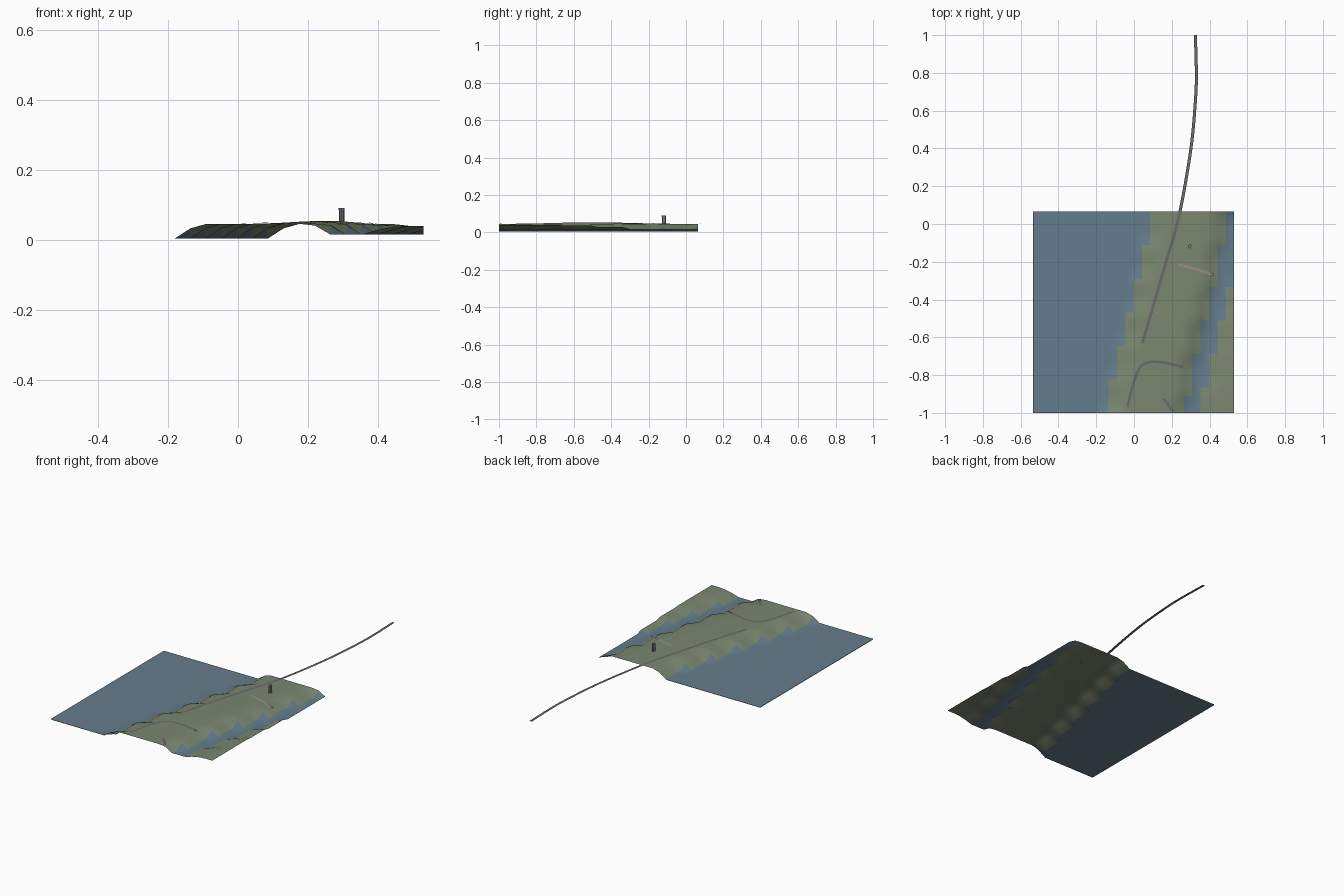
import bpy, bmesh, math
from mathutils import Vector

if "Cube" in bpy.data.objects:
    bpy.data.objects.remove(bpy.data.objects["Cube"])

X0, X1, Y0, Y1, N = -0.535, 0.53, -1.0, 0.065, 24
STEP = (X1 - X0) / N
SEA, CHANNEL = 0.004, 0.015


def material(name, rgb):
    m = bpy.data.materials.new(name)
    m.diffuse_color = (*rgb, 1)
    m.use_nodes = True
    m.node_tree.nodes["Principled BSDF"].inputs["Base Color"].default_value = m.diffuse_color
    return m


WATER = material("water_blue", (0.127, 0.205, 0.262))
GRASS = material("grass_green", (0.195, 0.242, 0.162))
ASPHALT = material("asphalt", (0.15, 0.145, 0.15))
GRAVEL = material("pale_gravel", (0.32, 0.26, 0.24))
STONE = material("stone", (0.2, 0.2, 0.2))


def finish(name, bm, mats, angle=None):
    me = bpy.data.meshes.new(name)
    bm.to_mesh(me)
    bm.free()
    ob = bpy.data.objects.new(name, me)
    bpy.context.collection.objects.link(ob)
    for m in mats:
        me.materials.append(m)
    if angle:
        bpy.context.view_layer.objects.active = ob
        ob.select_set(True)
        bpy.ops.object.shade_smooth_by_angle(angle=math.radians(angle))
        ob.select_set(False)
    return ob


def snap(x):
    return X0 + round((x - X0) / STEP) * STEP


def rise(d, width):
    t = max(0.0, min(1.0, d / width))
    return math.sin(t * math.pi / 2)


def height(x, y):
    # shorelines run diagonally and step along the grid
    t = y - Y0
    shore = snap(-0.165 + 0.255 * t)
    left_bank = snap(0.27 + 0.225 * t)
    right_bank = max(snap(0.335 + 0.25 * t), left_bank + STEP)
    top = 0.045 + 0.009 * math.exp(-((x - 0.25) / 0.13) ** 2 - ((y + 0.5) / 0.3) ** 2)
    if x <= shore + 1e-4:
        return SEA
    if x < left_bank - 1e-4:
        a = SEA + (top - SEA) * rise(x - shore, 0.09)
        b = CHANNEL + (top - CHANNEL) * rise(left_bank - x, 0.07)
        return min(a, b)
    if x <= right_bank + 1e-4:
        return CHANNEL
    return CHANNEL + (0.040 - CHANNEL) * rise(x - right_bank, 0.13)


# terrain sheet with coloured water cells
bm = bmesh.new()
grid = [[bm.verts.new((X0 + i * STEP, Y0 + j * STEP, height(X0 + i * STEP, Y0 + j * STEP)))
         for i in range(N + 1)] for j in range(N + 1)]
sea_cells = []
for j in range(N):
    for i in range(N):
        quad = [grid[j][i], grid[j][i + 1], grid[j + 1][i + 1], grid[j + 1][i]]
        f = bm.faces.new(quad)
        wet = sum(v.co.z <= CHANNEL + 1e-5 for v in quad) >= 3
        f.material_index = 0 if wet else 1
        if all(abs(v.co.z - SEA) < 1e-5 for v in quad):
            sea_cells.append([(v.co.x, v.co.y, 0.0) for v in quad])
finish("island_terrain", bm, [WATER, GRASS], 35)

# sea bed just under the water surface
bm = bmesh.new()
for cell in sea_cells:
    bm.faces.new([bm.verts.new(c) for c in cell])
bmesh.ops.remove_doubles(bm, verts=bm.verts, dist=1e-4)
finish("sea_bed", bm, [WATER])


def smooth_path(pts, n=8):
    p = [Vector(q) for q in pts]
    p = [2 * p[0] - p[1]] + p + [2 * p[-1] - p[-2]]
    out = []
    for k in range(1, len(p) - 2):
        a, b, c, d = p[k - 1:k + 3]
        for s in range(n):
            t = s / n
            out.append(0.5 * (2 * b + (c - a) * t + (2 * a - 5 * b + 4 * c - d) * t ** 2
                              + (3 * b - a - 3 * c + d) * t ** 3))
    return out + [p[-2]]


def ribbon(name, pts, width, mat):
    # flat strip draped over the ground
    path = smooth_path(pts)
    bm = bmesh.new()
    prev = None
    for k, p in enumerate(path):
        d = (path[min(k + 1, len(path) - 1)] - path[max(k - 1, 0)]).normalized()
        side = Vector((-d.y, d.x)) * width / 2
        z = (max(height(p.x, p.y), 0.043) if p.y < Y1 else 0.044) + 0.002
        row = [bm.verts.new((*(p + side), z)), bm.verts.new((*(p - side), z))]
        if prev:
            bm.faces.new([prev[0], prev[1], row[1], row[0]])
        prev = row
    finish(name, bm, [mat])


ribbon("main_road", [(0.045, -0.63), (0.10, -0.44), (0.17, -0.2), (0.24, 0.05), (0.30, 0.39),
                     (0.325, 0.65), (0.33, 0.8), (0.325, 1.0)], 0.016, ASPHALT)
ribbon("curved_road", [(-0.035, -0.97), (-0.01, -0.87), (0.02, -0.78), (0.06, -0.737),
                       (0.12, -0.73), (0.2, -0.742), (0.26, -0.757)], 0.014, ASPHALT)
ribbon("short_road", [(0.155, -0.925), (0.18, -0.955), (0.21, -0.995)], 0.014, ASPHALT)
ribbon("gravel_track", [(0.235, -0.215), (0.33, -0.24), (0.42, -0.27)], 0.015, GRAVEL)

# tower: oval shaft with a slight cap
bm = bmesh.new()
for radius, lo, hi in ((0.0075, 0.045, 0.085), (0.0085, 0.085, 0.091)):
    made = bmesh.ops.create_cone(bm, cap_ends=True, segments=8, radius1=radius,
                                 radius2=radius, depth=hi - lo)["verts"]
    bmesh.ops.scale(bm, vec=(1, 1.4, 1), verts=made)
    bmesh.ops.translate(bm, vec=(0.296, -0.118, (lo + hi) / 2), verts=made)
finish("tower", bm, [STONE])
